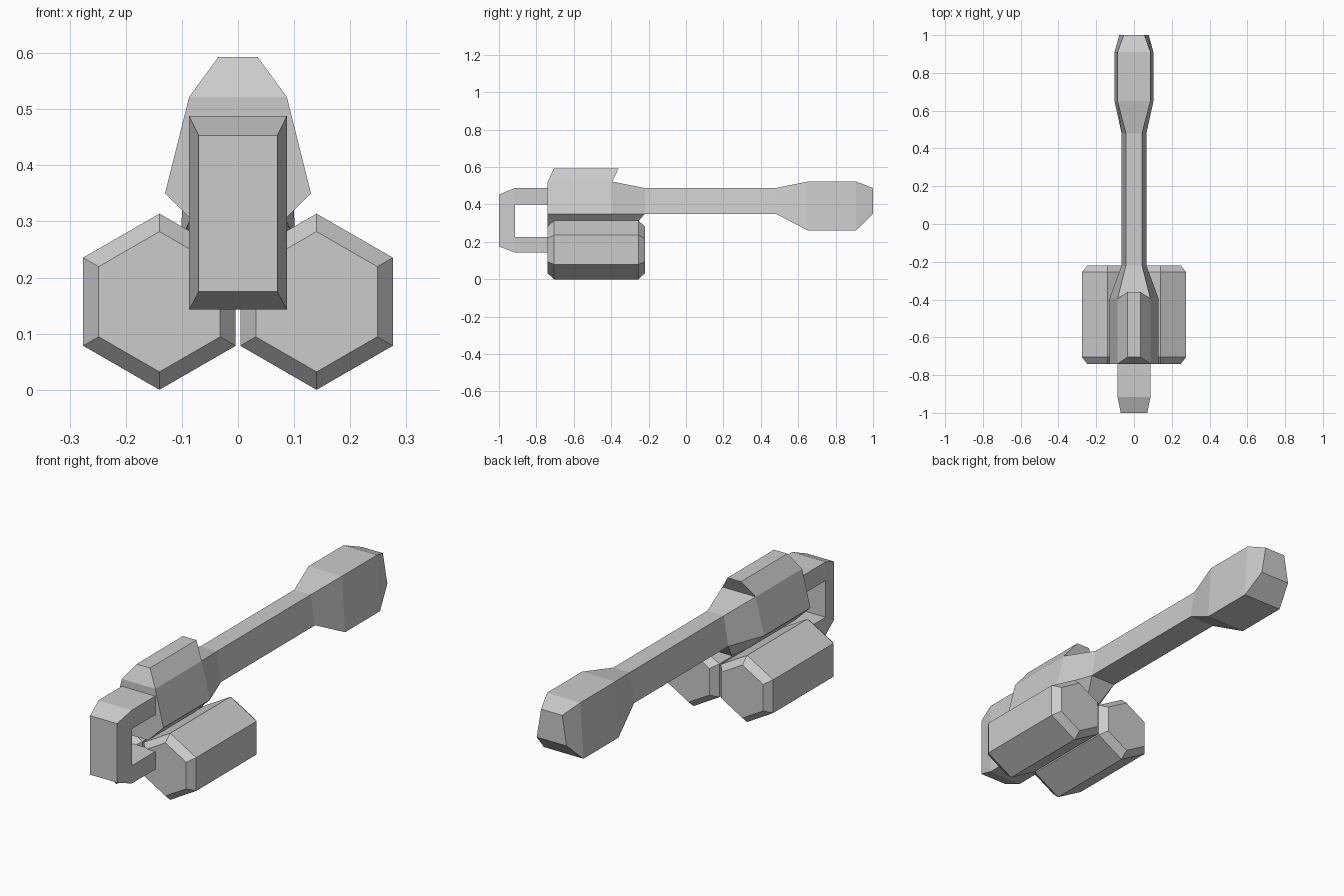
import bpy, bmesh, math

if "Cube" in bpy.data.objects:
    bpy.data.objects.remove(bpy.data.objects["Cube"])


def make(name, verts, faces):
    mesh = bpy.data.meshes.new(name)
    bm = bmesh.new()
    vs = [bm.verts.new(v) for v in verts]
    for f in faces:
        bm.faces.new([vs[i] for i in f])
    bmesh.ops.recalc_face_normals(bm, faces=bm.faces)
    bm.to_mesh(mesh)
    bm.free()
    obj = bpy.data.objects.new(name, mesh)
    bpy.context.collection.objects.link(obj)
    return obj


def loft(name, rings):
    """Bridge a row of equal-sized vertex rings and cap both ends."""
    n = len(rings[0])
    verts = [v for r in rings for v in r]
    faces = [[k * n + i, k * n + (i + 1) % n, (k + 1) * n + (i + 1) % n, (k + 1) * n + i]
             for k in range(len(rings) - 1) for i in range(n)]
    faces += [list(range(n)), list(range(len(verts) - n, len(verts)))]
    return make(name, verts, faces)


def trapezoid(y, top_w, top_z, low_w, low_z):
    return [(-top_w, y, top_z), (top_w, y, top_z), (low_w, y, low_z), (-low_w, y, low_z)]


# Body, barrel and flared muzzle in one run
loft("body_and_barrel", [trapezoid(*s) for s in (
    (-0.74, 0.087, 0.522, 0.13, 0.35),
    (-0.395, 0.087, 0.522, 0.13, 0.35),
    (-0.22, 0.043, 0.488, 0.066, 0.35),
    (0.48, 0.043, 0.488, 0.066, 0.35),
    (0.65, 0.087, 0.522, 0.103, 0.262),
    (0.91, 0.087, 0.522, 0.103, 0.262),
    (1.0, 0.055, 0.488, 0.078, 0.35))])

# Sloped underside of the body, sinking between the tanks
loft("body_underside", [
    trapezoid(-0.74, 0.13, 0.35, 0.05, 0.27),
    trapezoid(-0.395, 0.13, 0.35, 0.05, 0.27),
    [(-0.066, -0.22, 0.35), (0.066, -0.22, 0.35), (0.035, -0.29, 0.27), (-0.035, -0.29, 0.27)]])

# Raised top cover with slanted ends
loft("top_cover", [
    [(-0.087, -0.74, 0.522), (0.087, -0.74, 0.522), (0.087, -0.395, 0.522), (-0.087, -0.395, 0.522)],
    [(-0.035, -0.705, 0.593), (0.035, -0.705, 0.593), (0.035, -0.36, 0.593), (-0.035, -0.36, 0.593)]])


# Hexagonal tanks with chamfered ends
def hexagon(cx, y, r):
    return [(cx + r * math.sin(i * math.pi / 3), y, 0.157 + r * math.cos(i * math.pi / 3))
            for i in range(6)]


for side, cx in (("left", -0.14), ("right", 0.14)):
    loft(side + "_tank", [hexagon(cx, y, r) for y, r in
                          ((-0.74, 0.125), (-0.705, 0.157), (-0.255, 0.157), (-0.22, 0.125))])

# C-shaped rear handle with a chamfered grip
profile = [(-1, 0.175), (-0.915, 0.143), (-0.73, 0.143), (-0.73, 0.227), (-0.915, 0.227),
           (-0.915, 0.40), (-0.73, 0.40), (-0.73, 0.488), (-0.915, 0.488), (-1, 0.453)]
verts = [(s * (0.07 if y == -1 else 0.087), y, z) for s in (-1, 1) for y, z in profile]
faces = [[i, (i + 1) % 10, (i + 1) % 10 + 10, i + 10] for i in range(10)]
for o in (0, 10):
    faces += [[o + i for i in f] for f in ((0, 1, 4, 5, 8, 9), (1, 2, 3, 4), (5, 6, 7, 8))]
make("handle", verts, faces)
